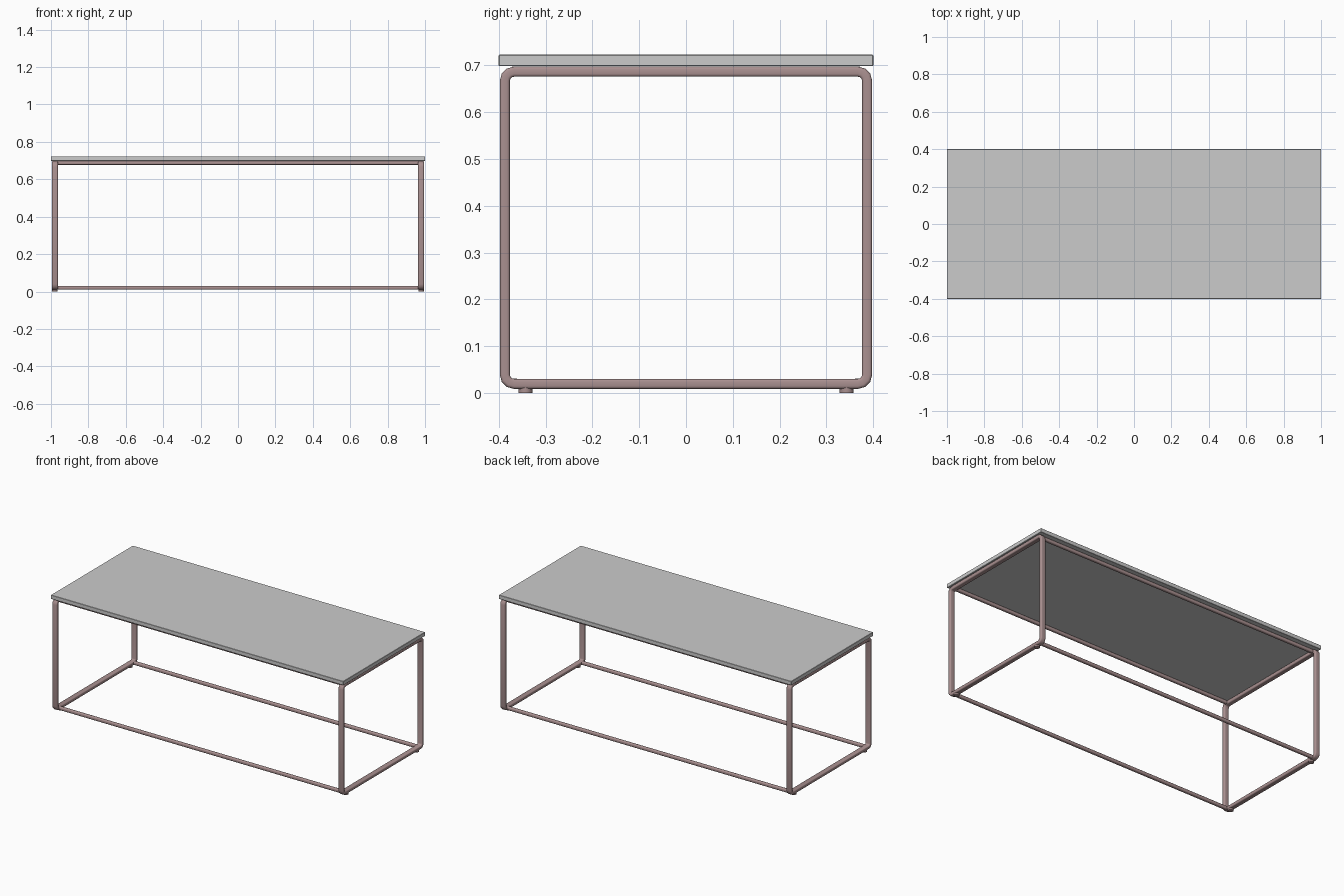
import bpy, bmesh, math
from mathutils import Vector

if "Cube" in bpy.data.objects:
    bpy.data.objects.remove(bpy.data.objects["Cube"])

metal = bpy.data.materials.new("brown_metal")
metal.diffuse_color = (0.40, 0.28, 0.28, 1)
metal.use_nodes = True
metal.node_tree.nodes["Principled BSDF"].inputs["Base Color"].default_value = metal.diffuse_color


def finish(name, bm, mat=None, smooth=True):
    bmesh.ops.recalc_face_normals(bm, faces=bm.faces)
    mesh = bpy.data.meshes.new(name)
    bm.to_mesh(mesh)
    bm.free()
    if mat:
        mesh.materials.append(mat)
    ob = bpy.data.objects.new(name, mesh)
    bpy.context.collection.objects.link(ob)
    if smooth:
        bpy.context.view_layer.objects.active = ob
        ob.select_set(True)
        bpy.ops.object.shade_smooth_by_angle(angle=math.radians(35))
        ob.select_set(False)
    return ob


def rounded_rect(w, h, r, n):
    """Counter-clockwise outline centred on the origin, n segments per corner."""
    pts = []
    for k, (sx, sy) in enumerate([(1, 1), (-1, 1), (-1, -1), (1, -1)]):
        for i in range(n + 1):
            a = math.radians(90 * (k + i / n))
            pts.append((sx * (w / 2 - r) + r * math.cos(a),
                        sy * (h / 2 - r) + r * math.sin(a)))
    return pts


def bridge(bm, rings, closed):
    m = len(rings[0])
    for i in range(len(rings) if closed else len(rings) - 1):
        a, b = rings[i], rings[(i + 1) % len(rings)]
        for j in range(m):
            k = (j + 1) % m
            bm.faces.new((a[j], a[k], b[k], b[j]))


def side_loop(name, x):
    """Flattened tube swept round a rounded rectangle in the YZ plane."""
    section = rounded_rect(0.032, 0.0215, 0.006, 3)
    cy, cz = 0.774, 0.667          # centre-line size
    r, n, mid = 0.02, 3, 0.353
    bm = bmesh.new()
    rings = []
    path = rounded_rect(cy, cz, r, n)
    for i, (y, z) in enumerate(path):
        a = math.radians(90 * (i // (n + 1) + (i % (n + 1)) / n))
        out = Vector((0, math.cos(a), math.sin(a)))
        base = Vector((x, y, z + mid))
        rings.append([bm.verts.new(base + Vector((u, 0, 0)) + out * v)
                      for u, v in section])
    bridge(bm, rings, True)
    return finish(name, bm, metal)


def rail(name, y, z):
    """Straight rail between the two side loops."""
    section = rounded_rect(0.02, 0.02, 0.006, 3)
    bm = bmesh.new()
    rings = [[bm.verts.new((x, y + u, z + v)) for u, v in section]
             for x in (-0.975, 0.975)]
    bridge(bm, rings, False)
    for ring in rings:
        bm.faces.new(ring)
    return finish(name, bm, metal)


def foot(name, x, y):
    bm = bmesh.new()
    bmesh.ops.create_cone(bm, cap_ends=True, segments=24, radius1=0.015,
                          radius2=0.015, depth=0.012)
    bmesh.ops.translate(bm, verts=bm.verts, vec=(x, y, 0.006))
    return finish(name, bm, metal)


# Table top slab with slightly eased edges
bm = bmesh.new()
bmesh.ops.create_cube(bm, size=1)
bmesh.ops.scale(bm, verts=bm.verts, vec=(2.0, 0.8, 0.0245))
bmesh.ops.translate(bm, verts=bm.verts, vec=(0, 0, 0.7105))
bmesh.ops.bevel(bm, geom=bm.edges[:], offset=0.0015, segments=1, affect='EDGES')
finish("table_top", bm, smooth=False)

# Frame: two side loops, four long rails, four foot pads
for side, sx in (("left", -1), ("right", 1)):
    side_loop(side + "_leg_frame", sx * 0.979)
    for end, sy in (("front", -1), ("back", 1)):
        foot(f"{end}_{side}_foot", sx * 0.979, sy * 0.343)
for end, sy in (("front", -1), ("back", 1)):
    rail(end + "_top_rail", sy * 0.365, 0.6875)
    rail(end + "_bottom_rail", sy * 0.365, 0.0205)
